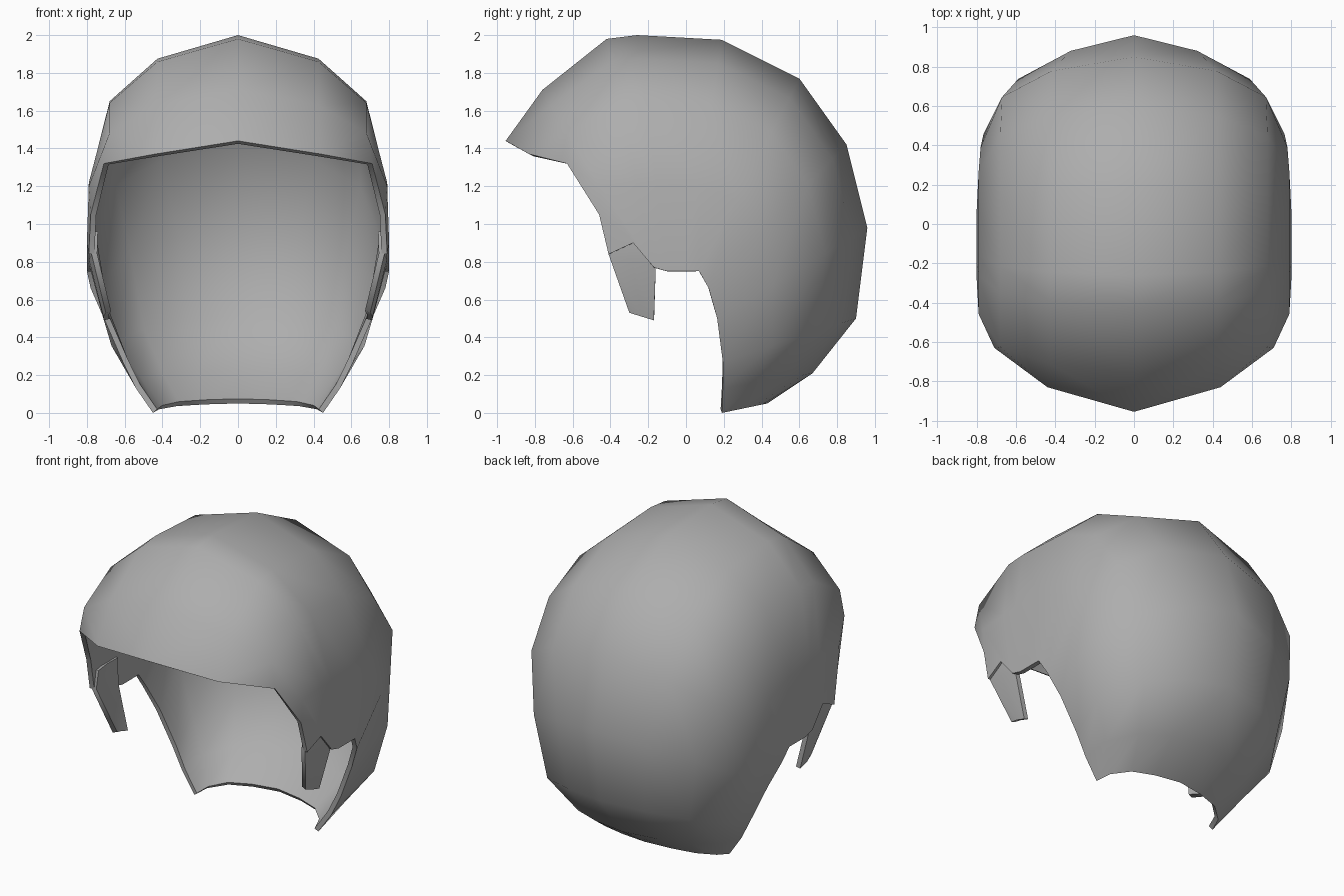
import bpy, bmesh, math
from mathutils import Vector

if "Cube" in bpy.data.objects:
    bpy.data.objects.remove(bpy.data.objects["Cube"])

grey = bpy.data.materials.new("plain_grey")
grey.diffuse_color = (0.42, 0.42, 0.42, 1)
grey.use_nodes = True
grey.node_tree.nodes["Principled BSDF"].inputs["Base Color"].default_value = grey.diffuse_color


def shell(name, rows, thickness):
    """Skin a grid of section points, mirror it over x and give it thickness."""
    bm = bmesh.new()
    grid = [[bm.verts.new(p) for p in row] for row in rows]
    for a, b in zip(grid, grid[1:]):
        for i in range(len(a) - 1):
            bm.faces.new((a[i], a[i + 1], b[i + 1], b[i]))
    # right side is modelled, left side is its reflection
    geom = bm.verts[:] + bm.edges[:] + bm.faces[:]
    copy = bmesh.ops.duplicate(bm, geom=geom)["geom"]
    for v in [g for g in copy if isinstance(g, bmesh.types.BMVert)]:
        v.co.x = -v.co.x
    bmesh.ops.reverse_faces(bm, faces=[g for g in copy if isinstance(g, bmesh.types.BMFace)])
    bmesh.ops.remove_doubles(bm, verts=bm.verts[:], dist=0.001)
    bm.normal_update()
    out = sum(f.normal.dot(f.calc_center_median() - Vector((0, 0, 1))) for f in bm.faces)
    if out < 0:
        bmesh.ops.reverse_faces(bm, faces=bm.faces[:])
    mesh = bpy.data.meshes.new(name)
    bm.to_mesh(mesh)
    bm.free()
    mesh.materials.append(grey)
    ob = bpy.data.objects.new(name, mesh)
    bpy.context.collection.objects.link(ob)
    mod = ob.modifiers.new("thickness", 'SOLIDIFY')
    mod.thickness = thickness
    mod.offset = -1
    bpy.context.view_layer.objects.active = ob
    ob.select_set(True)
    bpy.ops.object.modifier_apply(modifier=mod.name)
    bpy.ops.object.shade_smooth_by_angle(angle=math.radians(60))
    ob.select_set(False)


def section(mid_y, mid_z, width, edge):
    """Rounded cross-section from the middle line down to the side edge."""
    mid, end = Vector((0, mid_y, mid_z)), Vector(edge)
    spread = (0.54, 0.86, 1) if mid_z > 1.2 else (0.42, 0.77, 1)
    points = [mid]
    for across, down in zip(spread, (0.10, 0.28, 0.63)):
        p = mid.lerp(end, down)
        p.x = width * across
        points.append(p)
    return points + [end]


# cap: brow rim, then sections over the crown to the nape
brow = [(0, -.955, 1.44), (.44, -.83, 1.37), (.71, -.63, 1.32), (.78, -.46, 1.05), (.79, -.41, .84)]
cap = [brow] + [section(*s) for s in (
    (-.76, 1.71, .79, (.80, -.28, .90)),
    (-.42, 1.98, .79, (.80, -.17, .77)),
    (-.26, 2.00, .79, (.80, -.10, .75)),
    (.19, 1.975, .79, (.80, -.01, .75)),
    (.60, 1.77, .79, (.80, .07, .75)),
    (.85, 1.42, .78, (.78, .12, .66)),
    (.96, .98, .765, (.71, .165, .50)),
    (.90, .50, .67, (.61, .195, .27)),
    (.67, .21, .53, (.54, .195, .13)),
    (.43, .05, .42, (.45, .19, 0)),
)]
shell("cap", cap, 0.03)

# sideburns: tapered tabs hanging in front of the ear notches
tab = []
for front, back in (((.772, -.39, .96), (.782, -.17, .96)),
                    ((.775, -.41, .84), (.787, -.16, .78)),
                    ((.70, -.30, .53), (.71, -.17, .49))):
    middle = Vector(front).lerp(Vector(back), 0.5) + Vector((.008, 0, 0))
    tab.append([front, middle, back])
shell("sideburns", tab, 0.03)
